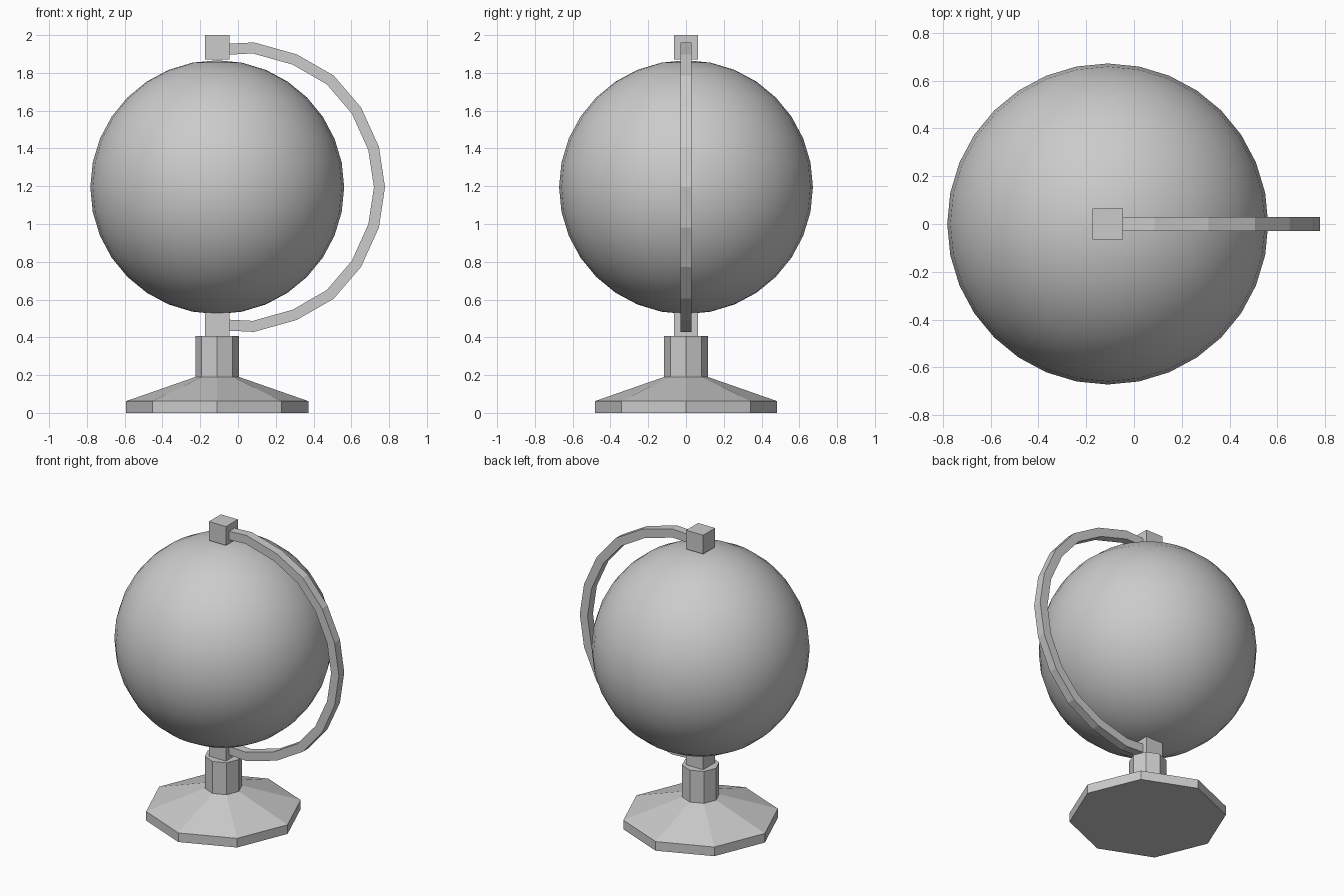
import bpy, bmesh, math
from mathutils import Vector

if "Cube" in bpy.data.objects:
    bpy.data.objects.remove(bpy.data.objects["Cube"], do_unlink=True)

AXIS_X = -0.11      # x of the stand and globe
MID_Z = 1.195       # height of the globe centre

grey = bpy.data.materials.new("plain grey")
grey.use_nodes = True
grey.diffuse_color = (0.6, 0.6, 0.6, 1)
grey.node_tree.nodes["Principled BSDF"].inputs["Base Color"].default_value = (0.6, 0.6, 0.6, 1)


def make(name, bm, location=(0, 0, 0)):
    bmesh.ops.recalc_face_normals(bm, faces=bm.faces)
    mesh = bpy.data.meshes.new(name)
    bm.to_mesh(mesh)
    bm.free()
    mesh.materials.append(grey)
    obj = bpy.data.objects.new(name, mesh)
    obj.location = location
    bpy.context.collection.objects.link(obj)
    return obj


def turned(name, profile, sides=8):
    """Stack of polygon rings (radius, height), capped at both ends."""
    bm = bmesh.new()
    rings = []
    for r, z in profile:
        angles = [math.tau * i / sides for i in range(sides)]
        rings.append([bm.verts.new((r * math.cos(a), r * math.sin(a), z)) for a in angles])
    for low, high in zip(rings, rings[1:]):
        for i in range(sides):
            j = (i + 1) % sides
            bm.faces.new((low[i], low[j], high[j], high[i]))
    bm.faces.new(rings[0])
    bm.faces.new(rings[-1])
    return make(name, bm, (AXIS_X, 0, 0))


def block(name, z, size=0.128):
    bm = bmesh.new()
    bmesh.ops.create_cube(bm, size=size)
    return make(name, bm, (AXIS_X, 0, z))


# Octagonal foot and column
turned("base", [(0.483, 0), (0.483, 0.062), (0.116, 0.19)])
turned("column", [(0.116, 0.19), (0.116, 0.407)])

# Pivot blocks above and below the globe
block("top_pivot", 1.936)
block("bottom_pivot", 0.467)

# Globe
bm = bmesh.new()
bmesh.ops.create_uvsphere(bm, u_segments=32, v_segments=16, radius=0.672)
for face in bm.faces:
    face.smooth = True
make("globe", bm, (AXIS_X, 0, MID_Z))

# Curved arm: half the centre line, mirrored about the globe's middle
half = [(-0.08, 0.729), (0.082, 0.737), (0.30, 0.676), (0.488, 0.568),
        (0.627, 0.406), (0.718, 0.205)]
path = [Vector(p) for p in half] + [Vector((0.749, 0))]
path += [Vector((x, -z)) for x, z in reversed(half)]
HALF = 0.029

bm = bmesh.new()
sections = []
for i, p in enumerate(path):
    before = (p - path[i - 1]).normalized() if i else (path[1] - p).normalized()
    after = (path[i + 1] - p).normalized() if i < len(path) - 1 else before
    tangent = (before + after).normalized()
    reach = HALF / tangent.dot(before)          # mitred corner
    out = Vector((-tangent.y, tangent.x)) * reach
    corners = [(1, -1), (1, 1), (-1, 1), (-1, -1)]
    sections.append([bm.verts.new((p.x + out.x * s, y * HALF, p.y + out.y * s)) for s, y in corners])
for a, b in zip(sections, sections[1:]):
    for i in range(4):
        j = (i + 1) % 4
        bm.faces.new((a[i], a[j], b[j], b[i]))
bm.faces.new(sections[0])
bm.faces.new(sections[-1])
make("curved_arm", bm, (0, 0, MID_Z))
